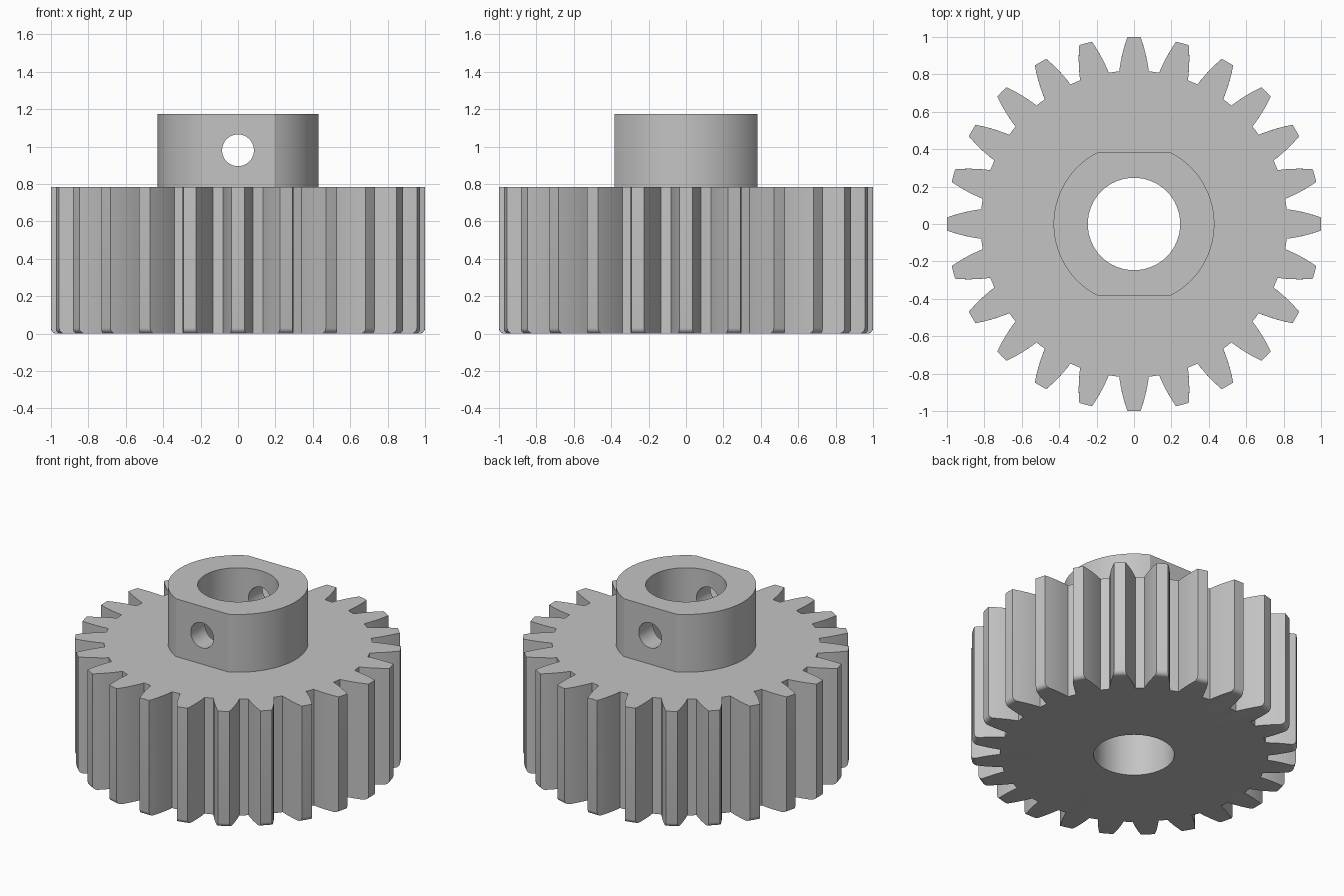
import bpy
import bmesh
from math import sin, cos, pi, radians, asin

TEETH = 24
ROOT_R, TIP_R = 0.82, 1.0
GEAR_TOP, HUB_TOP = 0.785, 1.175
HUB_R, HUB_FLAT = 0.43, 0.383
FILLET = 0.03

default_cube = bpy.data.objects.get("Cube")
if default_cube:
    bpy.data.objects.remove(default_cube, do_unlink=True)

steel = bpy.data.materials.new("plain grey")
steel.use_nodes = True
grey = (0.55, 0.55, 0.55, 1)
steel.diffuse_color = grey
steel.node_tree.nodes["Principled BSDF"].inputs["Base Color"].default_value = grey


def half_angle(r):
    """Half the tooth's angular width at radius r, slightly convex."""
    t = (r - ROOT_R) / (TIP_R - ROOT_R)
    return radians(5.55 - 2.9 * t - 0.65 * t * t)


def gear_outline(outer):
    """Closed gear profile with its teeth cut off at the given radius."""
    steps = 6
    radii = [ROOT_R + (outer - ROOT_R) * i / steps for i in range(steps + 1)]
    points = []
    for tooth in range(TEETH):
        mid = 2 * pi * tooth / TEETH
        polar = [(r, mid - half_angle(r)) for r in radii]
        polar.append((outer, mid))
        polar += [(r, mid + half_angle(r)) for r in reversed(radii)]
        polar.append((ROOT_R, mid + pi / TEETH))
        points += [(r * cos(a), r * sin(a)) for r, a in polar]
    return points


def hub_outline():
    """Circle with a flat at the front and at the back."""
    limit, steps = asin(HUB_FLAT / HUB_R), 28
    angles = [side + limit * (2 * i / steps - 1)
              for side in (0, pi) for i in range(steps + 1)]
    return [(HUB_R * cos(a), HUB_R * sin(a)) for a in angles]


def loft(name, sections):
    """Solid through (outline, z) sections, capped at both ends."""
    bm = bmesh.new()
    rings = [[bm.verts.new((x, y, z)) for x, y in outline]
             for outline, z in sections]
    for low, high in zip(rings, rings[1:]):
        for i in range(len(low)):
            bm.faces.new((low[i - 1], low[i], high[i], high[i - 1]))
    bm.faces.new(rings[0][::-1])
    bm.faces.new(rings[-1])
    bmesh.ops.recalc_face_normals(bm, faces=bm.faces)
    mesh = bpy.data.meshes.new(name)
    bm.to_mesh(mesh)
    bm.free()
    mesh.materials.append(steel)
    obj = bpy.data.objects.new(name, mesh)
    bpy.context.collection.objects.link(obj)
    return obj


def cylinder(name, radius, depth, location, rotation=(0, 0, 0)):
    bpy.ops.mesh.primitive_cylinder_add(vertices=64, radius=radius, depth=depth,
                                        location=location, rotation=rotation)
    obj = bpy.context.object
    obj.name = name
    obj.data.materials.append(steel)
    return obj


def combine(target, other, operation):
    """Apply a boolean and remove the helper object."""
    other.hide_render = True
    mod = target.modifiers.new(operation.lower(), "BOOLEAN")
    mod.operation = operation
    mod.solver = "EXACT"
    mod.object = other
    bpy.ops.object.select_all(action="DESELECT")
    bpy.context.view_layer.objects.active = target
    target.select_set(True)
    bpy.ops.object.modifier_apply(modifier=mod.name)
    bpy.data.objects.remove(other, do_unlink=True)


# Toothed wheel with rounded lower tooth tips
sections = []
for i in range(6):
    a = i * pi / 10
    sections.append((gear_outline(TIP_R - FILLET + FILLET * sin(a)),
                     FILLET * (1 - cos(a))))
sections.append((gear_outline(TIP_R), GEAR_TOP))
gear = loft("pinion_gear", sections)

# Hub with two flats, joined to the wheel
hub = loft("hub", [(hub_outline(), GEAR_TOP / 2), (hub_outline(), HUB_TOP)])
combine(gear, hub, "UNION")

# Shaft bore and set screw cross hole
combine(gear, cylinder("bore_cutter", 0.247, 4, (0, 0, 0.5)), "DIFFERENCE")
combine(gear, cylinder("screw_hole_cutter", 0.085, 2, (0, 0, 0.98),
                       (pi / 2, 0, 0)), "DIFFERENCE")

bpy.ops.object.shade_smooth_by_angle(angle=radians(25))
